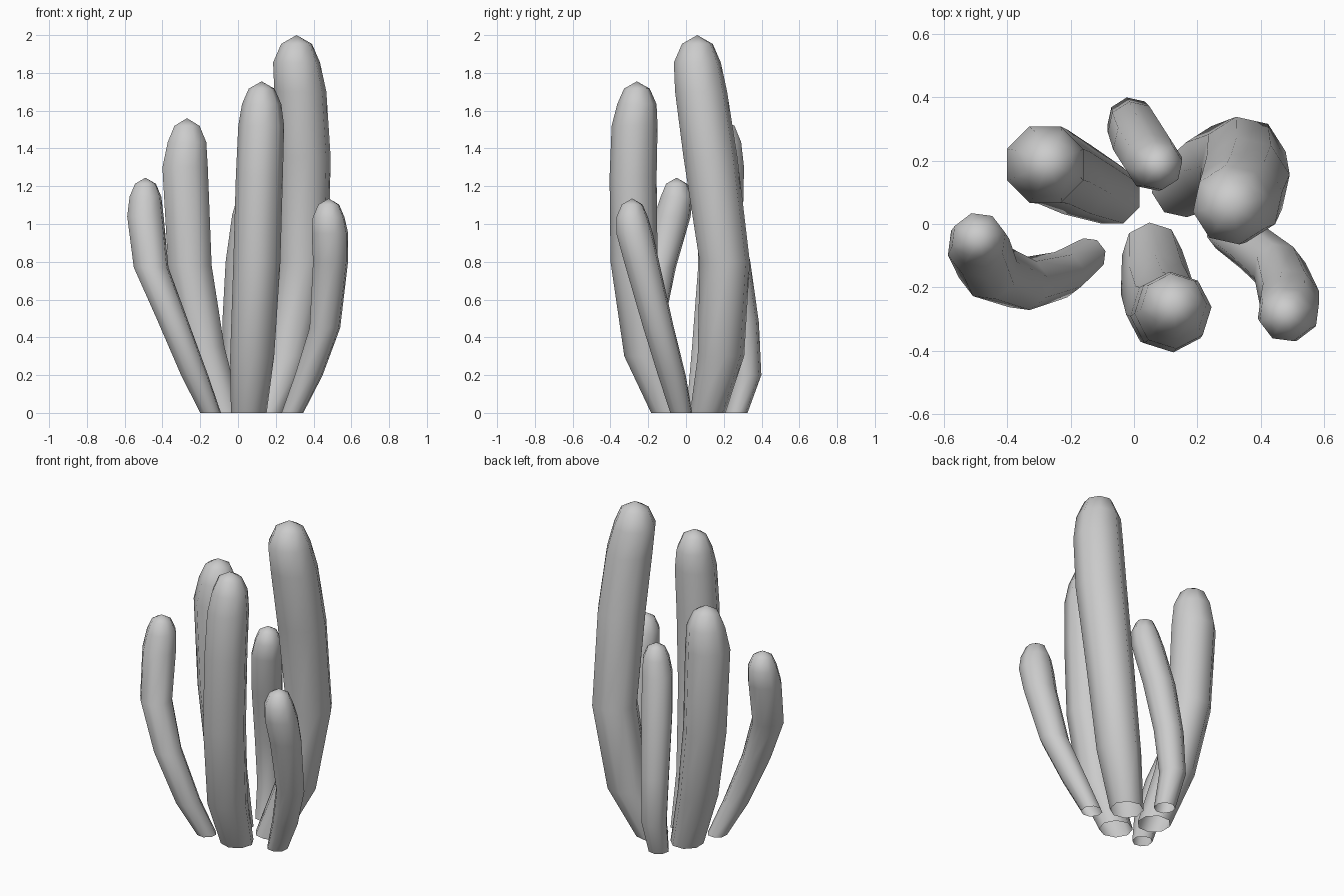
import bpy, bmesh, math

SIDES = 8


def stalk(name, path, tip, radius, turn):
    """Open-bottomed eight-sided stalk; path rows are x, y, z, radius."""
    tx, ty, tz = tip
    rings = list(path)
    # rounded end: last body ring, shoulder, crown
    for drop, r in ((1.0, 0.87), (0.32, 0.57)):
        rings.append((tx, ty, tz - drop * radius, r * radius))
    bm = bmesh.new()
    loops = []
    for x, y, z, r in rings:
        loops.append([bm.verts.new((x + r * math.cos(a), y + r * math.sin(a), z))
                      for a in (math.radians(turn) + i * math.tau / SIDES
                                for i in range(SIDES))])
    for low, high in zip(loops, loops[1:]):
        for i in range(SIDES):
            j = (i + 1) % SIDES
            bm.faces.new((low[i], low[j], high[j], high[i]))
    top = bm.verts.new(tip)
    for i in range(SIDES):
        bm.faces.new((loops[-1][i], loops[-1][(i + 1) % SIDES], top))
    for f in bm.faces:
        f.smooth = True
    mesh = bpy.data.meshes.new(name)
    bm.to_mesh(mesh)
    bm.free()
    bpy.context.collection.objects.link(bpy.data.objects.new(name, mesh))


# Tall stalk, back right
stalk("tall_stalk", [(0.15, 0.115, 0, 0.095), (0.265, 0.185, 0.3, 0.125),
                     (0.345, 0.205, 0.8, 0.135), (0.348, 0.13, 1.35, 0.145),
                     (0.33, 0.08, 1.7, 0.14)], (0.31, 0.06, 2.0), 0.145, 10)

# Front stalk
stalk("front_stalk", [(0.057, -0.09, 0, 0.095), (0.075, -0.21, 0.3, 0.117),
                      (0.1, -0.275, 0.8, 0.125), (0.113, -0.28, 1.25, 0.125),
                      (0.123, -0.272, 1.52, 0.122)], (0.125, -0.26, 1.755), 0.12, 5)

# Left back stalk
stalk("left_back_stalk", [(-0.07, 0.09, 0, 0.095), (-0.18, 0.14, 0.35, 0.117),
                          (-0.255, 0.18, 0.78, 0.125), (-0.28, 0.187, 1.3, 0.13)],
      (-0.27, 0.19, 1.56), 0.127, 22.5)

# Left curved stalk
stalk("left_stalk", [(-0.145, -0.1, 0, 0.057), (-0.23, -0.16, 0.2, 0.074),
                     (-0.35, -0.19, 0.5, 0.084), (-0.46, -0.145, 0.77, 0.095),
                     (-0.49, -0.072, 1.04, 0.1)], (-0.49, -0.05, 1.245), 0.1, 15)

# Right front stalk
stalk("right_stalk", [(0.288, -0.025, 0, 0.06), (0.375, -0.075, 0.2, 0.076),
                      (0.46, -0.145, 0.45, 0.084), (0.49, -0.235, 0.8, 0.096),
                      (0.487, -0.272, 0.95, 0.1)], (0.48, -0.285, 1.135), 0.1, 15)

# Small back stalk
stalk("back_stalk", [(0.0, 0.267, 0, 0.06), (-0.01, 0.325, 0.2, 0.075),
                     (0.0, 0.303, 0.48, 0.084), (0.025, 0.25, 0.8, 0.092),
                     (0.06, 0.195, 1.05, 0.092)], (0.075, 0.185, 1.235), 0.09, 10)
